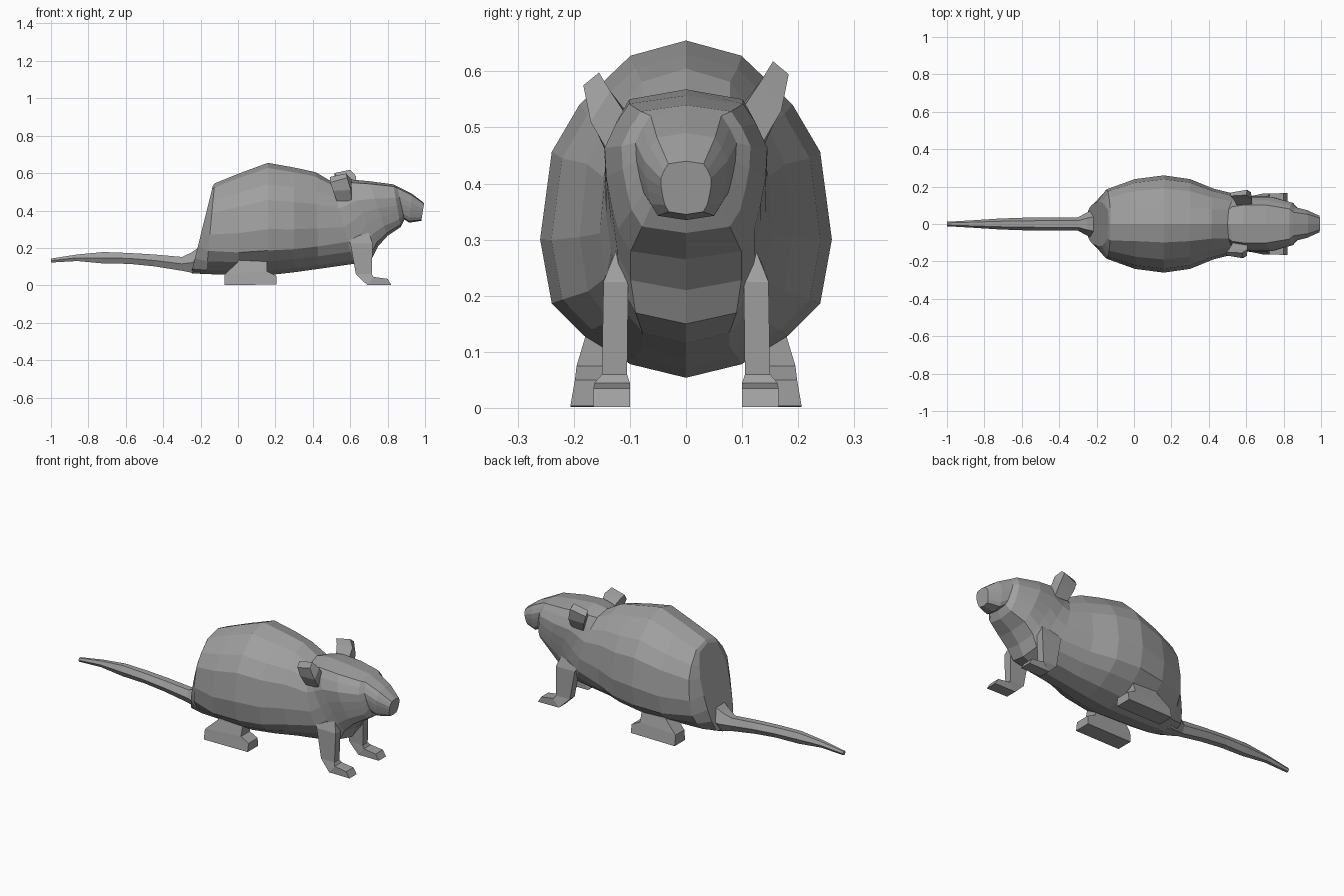
import bpy, bmesh

# One flat fur grey for the whole animal
fur = bpy.data.materials.new("fur_grey")
fur.diffuse_color = (0.35, 0.35, 0.35, 1)


def loft(name, rings, mats=fur):
    """Skin a closed tube over equal-length point rings and cap both ends."""
    bm = bmesh.new()
    loops = [[bm.verts.new(p) for p in ring] for ring in rings]
    n = len(loops[0])
    for a, b in zip(loops, loops[1:]):
        for i in range(n):
            j = (i + 1) % n
            bm.faces.new((a[i], a[j], b[j], b[i]))
    bm.faces.new(loops[0])
    bm.faces.new(loops[-1])
    bmesh.ops.recalc_face_normals(bm, faces=bm.faces)
    mesh = bpy.data.meshes.new(name)
    bm.to_mesh(mesh)
    bm.free()
    mesh.materials.append(mats)
    obj = bpy.data.objects.new(name, mesh)
    bpy.context.collection.objects.link(obj)
    return obj


# Half cross-sections as (width fraction, height fraction), top to bottom
ROUND = [(0, 1), (.38, .955), (.73, .81), (.92, .67), (1, .41),
         (.92, .22), (.70, .125), (.38, .04), (0, 0)]
HEAD = [(0, 1), (.70, .95), (.86, .83), (1, .68), (.98, .50),
        (.92, .34), (.84, .18), (.68, .05), (0, 0)]


def section(xt, zt, xb, zb, w, t):
    """Ring leaning from a top point to a bottom point; t blends round to head."""
    half = []
    for (a, h), (c, k) in zip(ROUND, HEAD):
        y, f = w * (a + (c - a) * t), h + (k - h) * t
        half.append((xb + (xt - xb) * f, y, zb + (zt - zb) * f))
    return half + [(x, -y, z) for x, y, z in half[-2:0:-1]]


# Body and head: top x, top z, bottom x, bottom z, half width, head blend
loft("body_and_head", [section(*r) for r in [
    (-.135, .53, -.25, .065, .12, .8),
    (-.125, .545, -.17, .06, .185, .3),
    (.01, .60, .00, .056, .24, 0),
    (.16, .655, .16, .054, .26, 0),
    (.30, .63, .30, .07, .24, 0),
    (.415, .605, .43, .088, .19, .1),
    (.50, .555, .62, .115, .155, .4),
    (.515, .56, .72, .15, .145, .8),
    (.58, .568, .75, .21, .145, 1),
    (.70, .557, .80, .265, .145, 1),
    (.83, .54, .87, .312, .115, 1),
    (.85, .53, .89, .352, .09, 1),
    (.93, .49, .915, .335, .074, 1),
    (.995, .44, .98, .345, .045, 1),
]])

# Tail: x, top z, bottom z, half width
loft("tail", [[(x, s * w * k, b + (t - b) * f)
               for s, k, f in ((1, .5, 1), (1, 1, .5), (1, .5, 0),
                               (-1, .5, 0), (-1, 1, .5), (-1, .5, 1))]
              for x, t, b, w in [
    (-.20, .21, .065, .085), (-.25, .175, .068, .062), (-.30, .152, .078, .036),
    (-.45, .165, .102, .036), (-.58, .173, .115, .034), (-.72, .178, .117, .029),
    (-.86, .165, .13, .02), (-1, .143, .122, .012)]])


def limb(name, side, slices):
    """Limb of four-cornered slices: back x,z / front x,z / inner y, outer y."""
    loft(name, [[(xa, side * yi, za), (xf, side * yi, zf),
                 (xf, side * yo, zf), (xa, side * yo, za)]
                for xa, za, xf, zf, yi, yo in slices])


for side, label in ((-1, "right"), (1, "left")):
    # Front leg ending in a forward foot
    limb("front_leg_" + label, side, [
        (.56, .30, .70, .28, .07, .125),
        (.60, .225, .72, .225, .103, .147),
        (.63, .06, .715, .06, .105, .150),
        (.69, .002, .725, .045, .100, .163),
        (.82, .002, .80, .035, .100, .165)])

    # Hind leg
    limb("hind_leg_" + label, side, [
        (.00, .16, .155, .16, .09, .175),
        (.00, .125, .155, .125, .10, .18),
        (-.07, .06, .155, .075, .115, .195),
        (-.072, .05, .205, .05, .115, .198),
        (-.072, .002, .205, .004, .113, .206)])

    # Ear: thin plate flaring up and outward, the two set slightly unevenly
    dx, dz = (0, 0) if side > 0 else (-.022, -.02)
    loft("ear_" + label, [[(x + dx, side * y, z + dz) for x, y, z in ring] for ring in [
        [(.55, .10, .54), (.63, .105, .54), (.63, .135, .47), (.55, .14, .47)],
        [(.53, .135, .58), (.63, .135, .585), (.625, .17, .53), (.53, .165, .525)],
        [(.515, .15, .60), (.60, .155, .618), (.605, .183, .595), (.515, .168, .57)]]])
